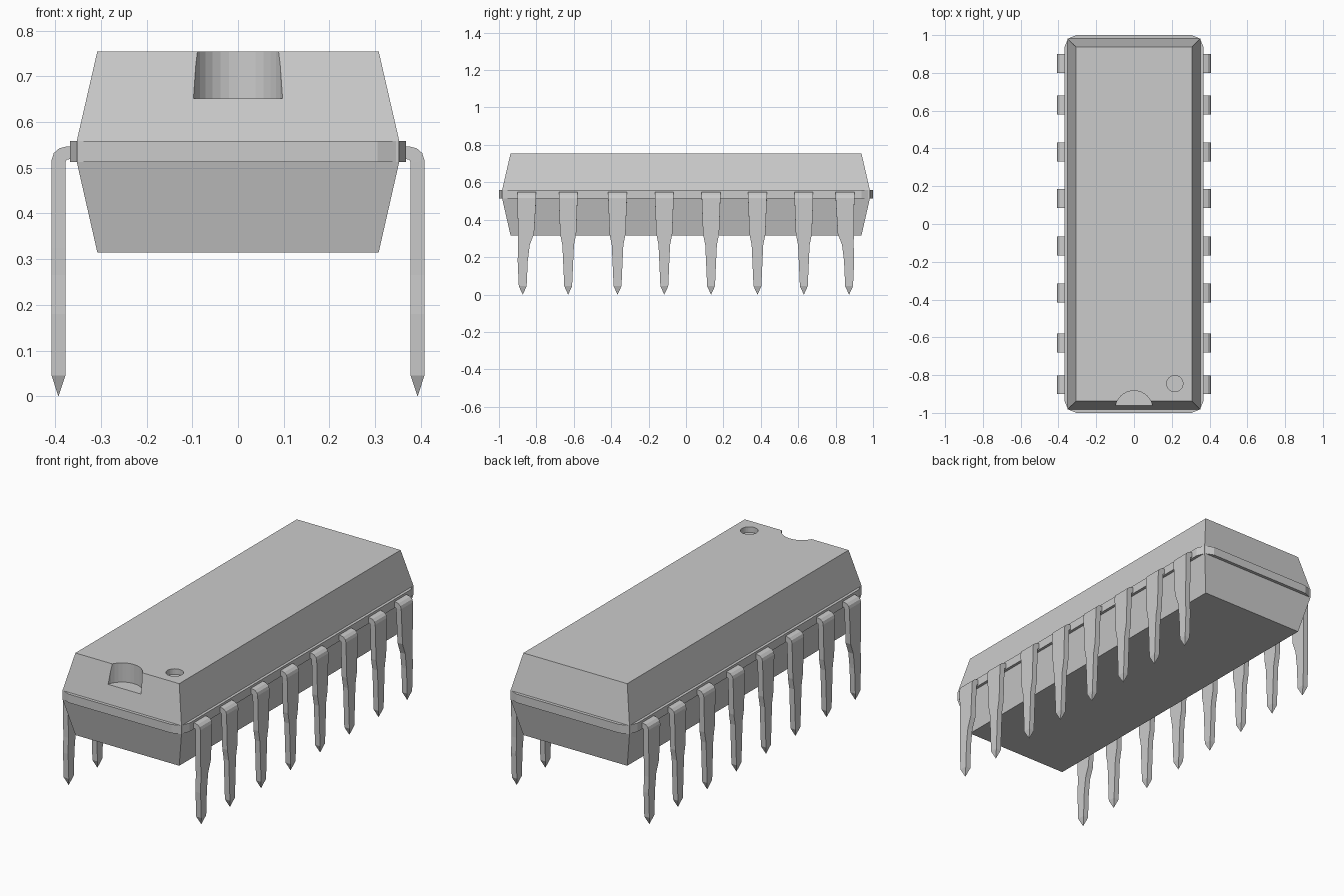
import bpy, bmesh, math

if "Cube" in bpy.data.objects:
    bpy.data.objects.remove(bpy.data.objects["Cube"])


def loft(name, rings):
    """Skin equal-length closed rings of points, capping both ends."""
    bm = bmesh.new()
    loops = [[bm.verts.new(p) for p in ring] for ring in rings]
    n = len(loops[0])
    for a, b in zip(loops, loops[1:]):
        for i in range(n):
            j = (i + 1) % n
            bm.faces.new((a[i], a[j], b[j], b[i]))
    bm.faces.new(loops[0])
    bm.faces.new(loops[-1])
    bmesh.ops.remove_doubles(bm, verts=bm.verts, dist=0.0001)
    bmesh.ops.recalc_face_normals(bm, faces=bm.faces)
    mesh = bpy.data.meshes.new(name)
    bm.to_mesh(mesh)
    bm.free()
    obj = bpy.data.objects.new(name, mesh)
    bpy.context.collection.objects.link(obj)
    return obj


def rect(hx, hy, z):
    return [(-hx, -hy, z), (hx, -hy, z), (hx, hy, z), (-hx, hy, z)]


def cut_cylinder(target, name, radius, x, y, floor):
    bpy.ops.mesh.primitive_cylinder_add(vertices=32, radius=radius, depth=0.4,
                                        location=(x, y, floor + 0.2))
    cutter = bpy.context.object
    cutter.name = name
    mod = target.modifiers.new(name, 'BOOLEAN')
    mod.operation = 'DIFFERENCE'
    mod.solver = 'EXACT'
    mod.object = cutter
    bpy.context.view_layer.objects.active = target
    bpy.ops.object.modifier_apply(modifier=name)
    bpy.data.objects.remove(cutter, do_unlink=True)


# Tapered chip body with end notch and orientation dimple
body = loft("chip_body", [rect(0.308, 0.938, 0.315), rect(0.353, 0.983, 0.513),
                          rect(0.353, 0.983, 0.559), rect(0.308, 0.938, 0.755)])
cut_cylinder(body, "end_notch", 0.1, 0, -0.983, 0.652)
cut_cylinder(body, "dimple", 0.043, 0.216, -0.845, 0.725)

# Thin seam flange with rounded corners
R, HX, HY = 0.063, 0.368, 1.0
outline = []
for k, (sx, sy) in enumerate([(1, 1), (-1, 1), (-1, -1), (1, -1)]):
    for s in range(3):
        a = math.radians(90 * k + 45 * s)
        outline.append((sx * (HX - R) + R * math.cos(a), sy * (HY - R) + R * math.sin(a)))
loft("seam_flange", [[(x, y, z) for x, y in outline] for z in (0.513, 0.559)])


# Bent pins: outer point, inner point, half width, sideways shift share
XO, XI, TOP = 0.408, 0.378, 0.547
sections = [((0.34, TOP), (0.34, 0.519), 0.05, 0), ((0.374, TOP), (0.369, 0.519), 0.05, 0)]
for deg in (60, 30, 0):
    a = math.radians(deg)
    sections.append(((0.374 + 0.034 * math.cos(a), 0.517 + 0.03 * math.sin(a)),
                     (0.37 + 0.008 * math.cos(a), 0.511 + 0.008 * math.sin(a)), 0.05, 0))
for z, half, shift in [(0.325, 0.043, 0.2), (0.265, 0.031, 0.7),
                       (0.18, 0.027, 1), (0.045, 0.021, 1)]:
    sections.append(((XO, z), (XI, z), half, shift))
sections.append(((0.3935, 0.0), (0.3930, 0.0), 0.0005, 1))

pin_y = [-0.851, -0.63, -0.366, -0.116, 0.134, 0.382, 0.63, 0.85]
for i, y in enumerate(pin_y):
    offset = {0: -0.022, 7: 0.022}.get(i, 0)
    rings = []
    for (xo, zo), (xi, zi), half, share in sections:
        c = y + offset * share
        rings.append([(xo, c - half, zo), (xo, c + half, zo),
                      (xi, c + half, zi), (xi, c - half, zi)])
    pin = loft(f"pin_pair_{i + 1}", rings)
    pin.modifiers.new("both_sides", 'MIRROR').use_axis[0] = True
